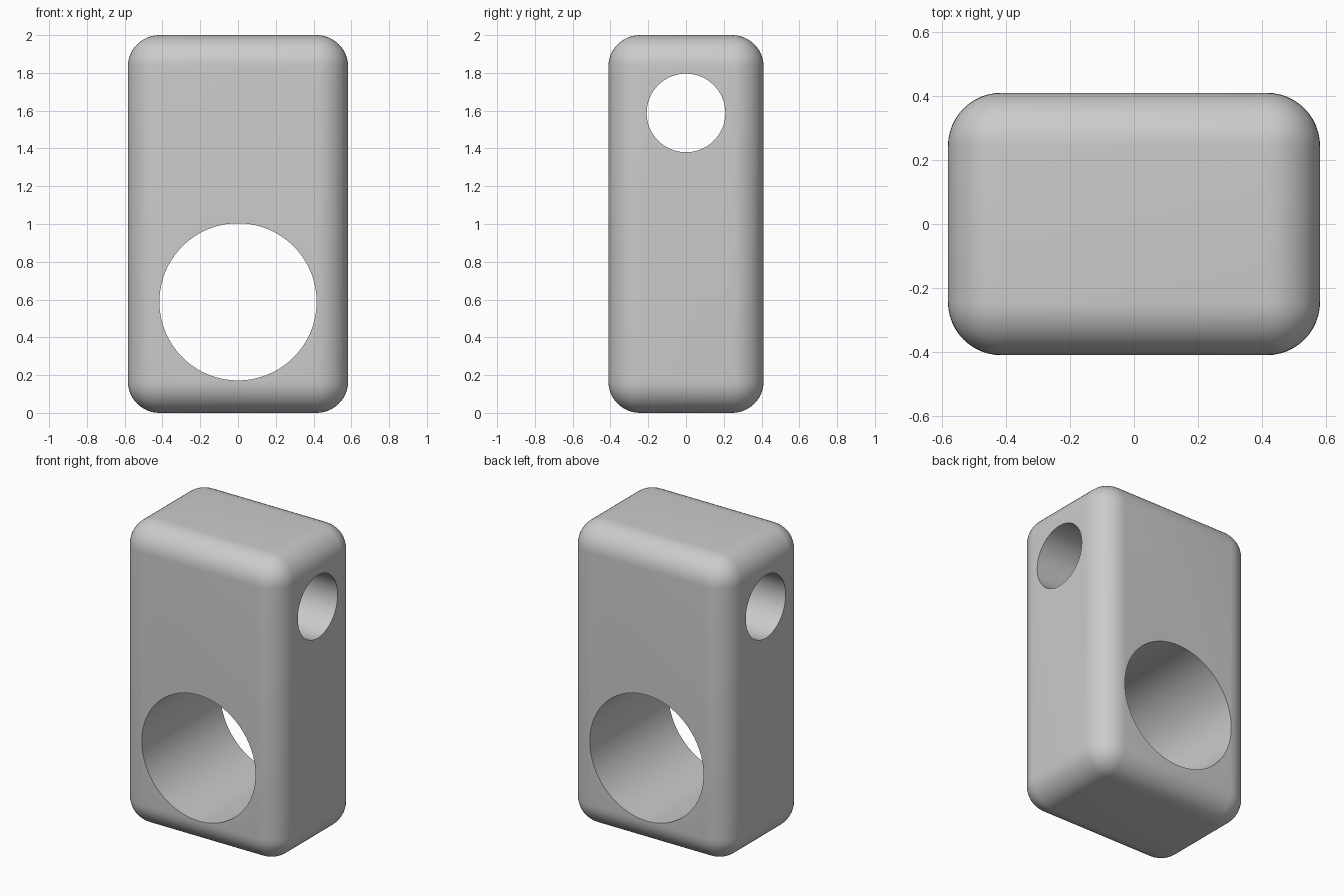
import bpy
import math

WIDTH, DEPTH, HEIGHT = 1.166, 0.822, 2.0
ROUNDING = 0.167

default_cube = bpy.data.objects.get("Cube")
if default_cube:
    bpy.data.objects.remove(default_cube, do_unlink=True)

# Single plain grey material
grey = bpy.data.materials.new("plain grey")
grey.use_nodes = True
colour = (0.6, 0.6, 0.6, 1.0)
grey.diffuse_color = colour
grey.node_tree.nodes["Principled BSDF"].inputs["Base Color"].default_value = colour


def apply_modifier(obj, name):
    bpy.context.view_layer.objects.active = obj
    bpy.ops.object.modifier_apply(modifier=name)


def drill(obj, name, radius, height, rotation):
    """Cut a round through hole centred on the block at the given height."""
    bpy.ops.mesh.primitive_cylinder_add(
        vertices=128, radius=radius, depth=3,
        location=(0, 0, height), rotation=rotation)
    cutter = bpy.context.object
    cutter.name = name + "_cutter"
    cutter.hide_render = True
    cutter.data.materials.append(grey)
    hole = obj.modifiers.new(name, "BOOLEAN")
    hole.operation = "DIFFERENCE"
    hole.solver = "EXACT"
    hole.object = cutter
    apply_modifier(obj, name)
    bpy.data.objects.remove(cutter, do_unlink=True)


# Rounded block
bpy.ops.mesh.primitive_cube_add(size=1, location=(0, 0, HEIGHT / 2))
block = bpy.context.object
block.name = "rounded_block"
block.scale = (WIDTH, DEPTH, HEIGHT)
bpy.ops.object.transform_apply(location=False, rotation=False, scale=True)
block.data.materials.append(grey)
bevel = block.modifiers.new("rounding", "BEVEL")
bevel.width = ROUNDING
bevel.segments = 12
apply_modifier(block, "rounding")

# Large hole front to back, small hole side to side
drill(block, "large_hole", 0.416, 0.588, (math.pi / 2, 0, 0))
drill(block, "small_hole", 0.208, 1.588, (0, math.pi / 2, 0))

# Smooth rounding with crisp hole rims
bpy.ops.object.select_all(action="DESELECT")
block.select_set(True)
bpy.context.view_layer.objects.active = block
bpy.ops.object.shade_smooth_by_angle(angle=math.radians(30))
